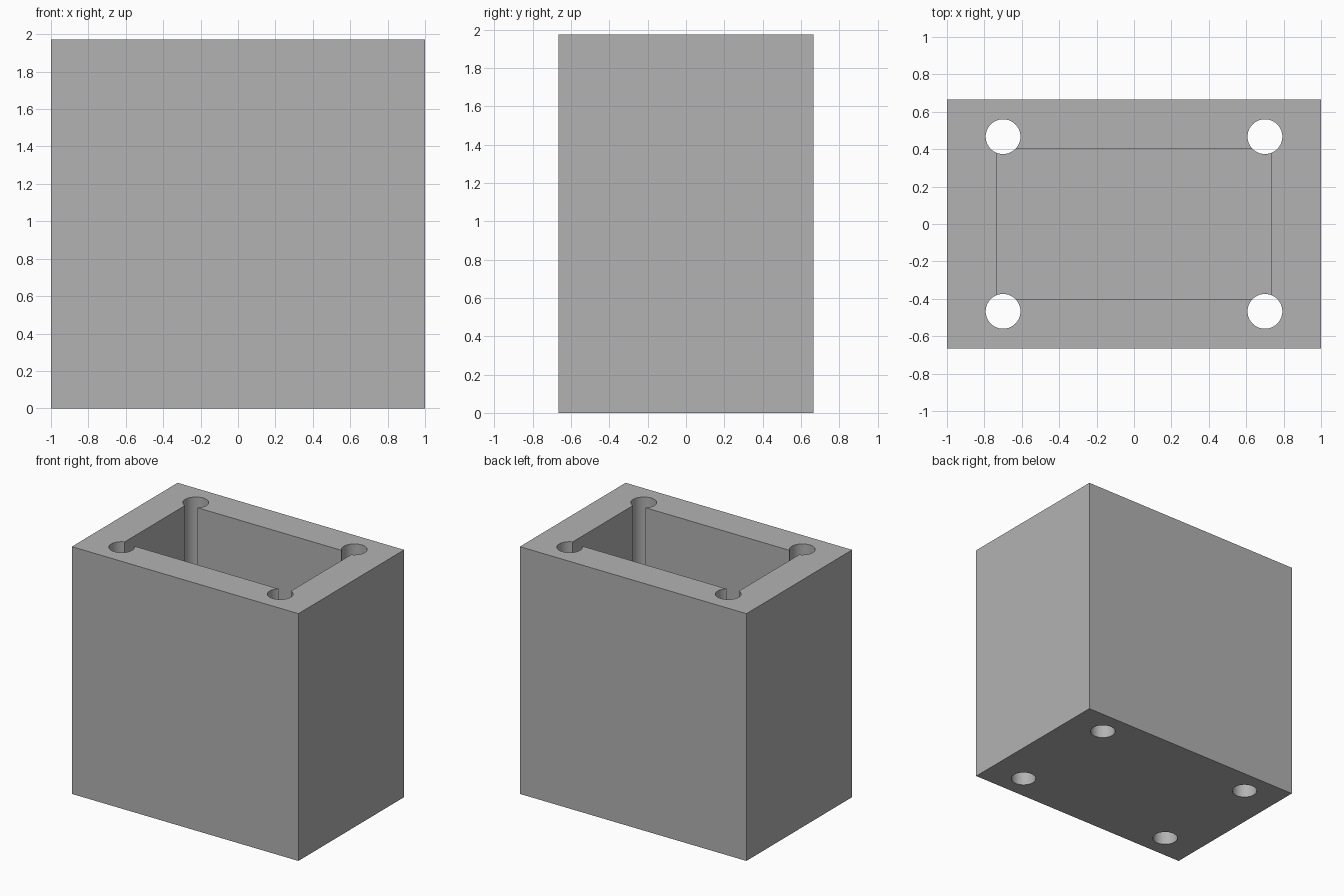
import bpy

cube = bpy.data.objects.get("Cube")
if cube:
    bpy.data.objects.remove(cube, do_unlink=True)

WIDTH, DEPTH, HEIGHT = 2.0, 1.333, 1.973
POCKET_X, POCKET_Y, FLOOR = 1.467, 0.8, 0.133
HOLE_X, HOLE_Y, HOLE_R = 0.7, 0.467, 0.093

grey = bpy.data.materials.new("light_grey")
grey.use_nodes = True
colour = (0.448, 0.448, 0.448, 1)
grey.diffuse_color = colour
grey.node_tree.nodes["Principled BSDF"].inputs["Base Color"].default_value = colour


def box(name, size, bottom):
    bpy.ops.mesh.primitive_cube_add(size=1, location=(0, 0, bottom + size[2] / 2))
    obj = bpy.context.object
    obj.name = name
    obj.scale = size
    bpy.ops.object.transform_apply(location=True, rotation=False, scale=True)
    obj.data.materials.append(grey)
    return obj


# Solid block
block = box("housing_block", (WIDTH, DEPTH, HEIGHT), 0)

# Open-topped pocket and four corner holes running right through
cutters = [box("pocket_cutter", (POCKET_X, POCKET_Y, HEIGHT), FLOOR)]
for sx in (-1, 1):
    for sy in (-1, 1):
        bpy.ops.mesh.primitive_cylinder_add(
            vertices=64, radius=HOLE_R, depth=HEIGHT + 0.4,
            location=(sx * HOLE_X, sy * HOLE_Y, HEIGHT / 2))
        hole = bpy.context.object
        hole.name = "corner_hole_cutter"
        hole.data.materials.append(grey)
        cutters.append(hole)

for cutter in cutters:
    cutter.hide_render = True
    mod = block.modifiers.new("cut", "BOOLEAN")
    mod.operation = "DIFFERENCE"
    mod.solver = "EXACT"
    mod.object = cutter

# Make the cuts permanent, then discard the cutters
bpy.ops.object.select_all(action="DESELECT")
block.select_set(True)
bpy.context.view_layer.objects.active = block
for mod in list(block.modifiers):
    bpy.ops.object.modifier_apply(modifier=mod.name)
for cutter in cutters:
    bpy.data.objects.remove(cutter, do_unlink=True)

bpy.ops.object.shade_smooth_by_angle()
